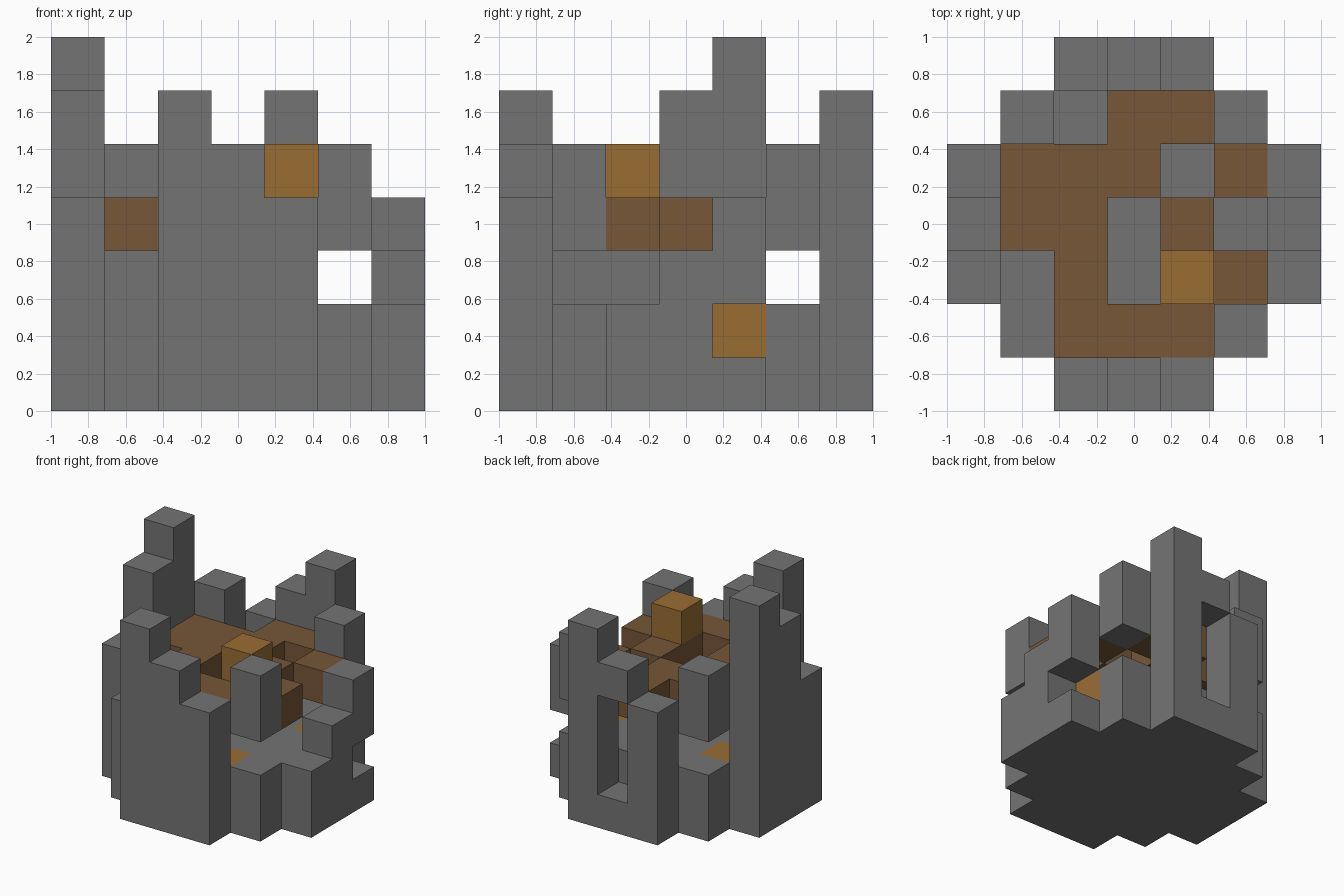
import bpy
import bmesh
import math
from mathutils import Vector

cube = bpy.data.objects.get("Cube")
if cube:
    bpy.data.objects.remove(cube, do_unlink=True)

N = 7            # blocks along each side
S = 2 / N        # block size
MID = N // 2


def make_material(name, rgb):
    mat = bpy.data.materials.new(name)
    mat.use_nodes = True
    mat.diffuse_color = (*rgb, 1)
    mat.node_tree.nodes["Principled BSDF"].inputs["Base Color"].default_value = (*rgb, 1)
    return mat


stone = make_material("grey stone", (0.175, 0.175, 0.175))
wood = make_material("brown wood", (0.18, 0.095, 0.04))
crate = make_material("golden wood", (0.32, 0.155, 0.034))

# Round footprint of the tower, and the room inside its wall
footprint = {(i, j) for i in range(N) for j in range(N)
             if abs(i - MID) + abs(j - MID) <= 4}
room = {(i, j) for i, j in footprint
        if abs(i - MID) + abs(j - MID) <= 3 and max(abs(i - MID), abs(j - MID)) < 3}

# Height in blocks of each ruined wall column, grouped by side
walls = {
    "front_wall": {(2, 0): 6, (3, 0): 5, (4, 0): 4, (1, 1): 3, (5, 1): 5},
    "back_wall": {(2, 6): 4, (3, 6): 5, (4, 6): 6, (1, 5): 5, (5, 5): 5},
    "low_side_wall": {(6, 2): 2, (6, 3): 3, (6, 4): 4},
    "tall_side_wall": {(0, 2): 4, (0, 3): 6, (0, 4): 7, (1, 2): 3},
}

# Doorway, windows and broken blocks
gaps = {(3, 6, k) for k in (1, 2, 3)}
gaps |= {(5, 1, 2), (1, 5, 2), (5, 5, 2), (6, 4, 1)}

# Golden blocks set into the floor and standing on the planks
crates = {(4, 1, 1), (1, 4, 1), (5, 4, 1), (4, 2, 4)}

# Upper plank floor with missing boards
plank_holes = {(3, 2), (3, 3), (4, 4), (5, 3), (1, 2), (2, 5)}

parts = {}
parts["stone_base"] = (stone, {(i, j, 0) for i, j in footprint}
                       | {(i, j, 1) for i, j in room} - crates)
for name, columns in walls.items():
    cells = {(i, j, k) for (i, j), h in columns.items() for k in range(1, h)}
    parts[name] = (stone, cells - gaps)
parts["plank_floor"] = (wood, {(i, j, 3) for i, j in room - plank_holes})
parts["golden_blocks"] = (crate, crates)

solid = set().union(*(cells for _, cells in parts.values()))
directions = [Vector(d) for d in ((1, 0, 0), (-1, 0, 0), (0, 1, 0),
                                  (0, -1, 0), (0, 0, 1), (0, 0, -1))]


def build_part(name, mat, cells):
    """Skin a set of blocks, leaving out faces buried against other blocks."""
    bm = bmesh.new()
    corners = {}

    def corner(p):
        key = tuple(round(c) for c in p)
        if key not in corners:
            x, y, z = key
            corners[key] = bm.verts.new((x * S - 1, y * S - 1, z * S))
        return corners[key]

    for cell in sorted(cells):
        centre = Vector(cell) + Vector((0.5, 0.5, 0.5))
        for d in directions:
            if tuple(int(c + s) for c, s in zip(cell, d)) in solid:
                continue
            u = Vector((d.y, d.z, d.x))
            v = d.cross(u)
            bm.faces.new([corner(centre + (d + a * u + b * v) / 2)
                          for a, b in ((-1, -1), (1, -1), (1, 1), (-1, 1))])
    # Merge flush block faces into plain wall surfaces
    bmesh.ops.dissolve_limit(bm, angle_limit=math.radians(1),
                             verts=bm.verts, edges=bm.edges)
    mesh = bpy.data.meshes.new(name)
    bm.to_mesh(mesh)
    bm.free()
    mesh.materials.append(mat)
    bpy.context.collection.objects.link(bpy.data.objects.new(name, mesh))


for part, (material, blocks) in parts.items():
    build_part(part, material, blocks)
